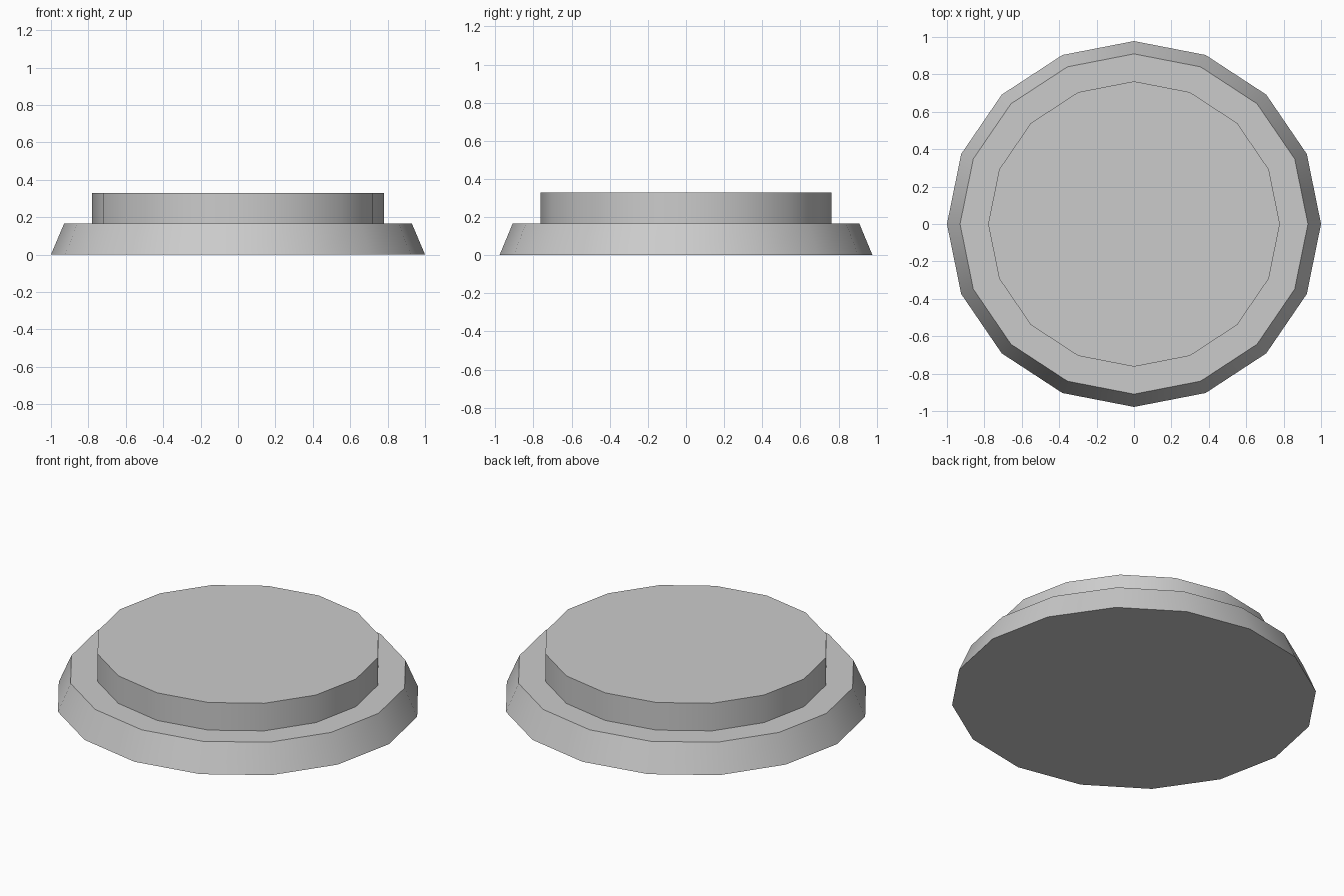
import bpy, bmesh
from math import cos, sin, pi, radians

if "Cube" in bpy.data.objects:
    bpy.data.objects.remove(bpy.data.objects["Cube"])

SIDES = 16
Y_SCALE = 0.978  # slightly oval in plan

# Profile (radius, height): sloped plinth, flat ledge, straight upper tier
PROFILE = [(1.0, 0.0), (0.93, 0.165), (0.78, 0.165), (0.78, 0.33)]


def lathe(name, profile):
    bm = bmesh.new()
    rings = [[bm.verts.new((r * cos(2 * pi * i / SIDES),
                            r * sin(2 * pi * i / SIDES) * Y_SCALE, z))
              for i in range(SIDES)] for r, z in profile]
    for low, high in zip(rings, rings[1:]):
        for i in range(SIDES):
            j = (i + 1) % SIDES
            bm.faces.new((low[i], low[j], high[j], high[i]))
    bm.faces.new(rings[0][::-1])
    bm.faces.new(rings[-1])
    mesh = bpy.data.meshes.new(name)
    bm.to_mesh(mesh)
    bm.free()
    obj = bpy.data.objects.new(name, mesh)
    bpy.context.collection.objects.link(obj)
    return obj


# Stepped round base, smooth around the walls with sharp rims
base = lathe("stepped_round_base", PROFILE)
bpy.context.view_layer.objects.active = base
base.select_set(True)
bpy.ops.object.shade_smooth_by_angle(angle=radians(30))
